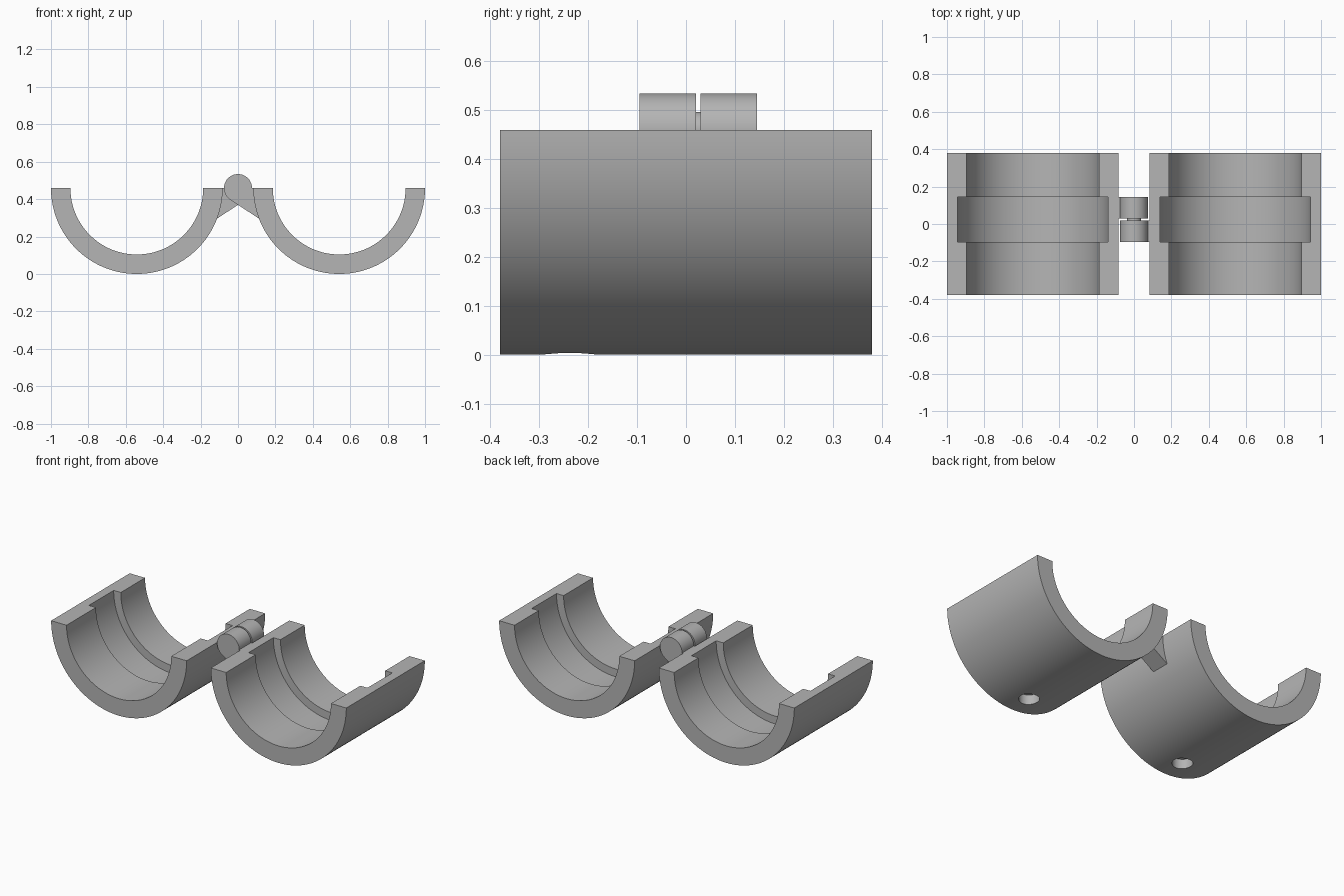
import bpy
import bmesh
from math import pi, radians, sin, cos
from mathutils import Matrix, Vector

default = bpy.data.objects.get("Cube")
if default:
    bpy.data.objects.remove(default, do_unlink=True)

grey = bpy.data.materials.new("plain grey")
grey.use_nodes = True
colour = (0.46, 0.46, 0.46, 1)
grey.diffuse_color = colour
grey.node_tree.nodes["Principled BSDF"].inputs["Base Color"].default_value = colour

OUTER, GROOVE, BORE = 0.459, 0.403, 0.355
HALF_LENGTH = 0.38
CENTRE_X = 1 - OUTER
AXIS_Z = OUTER
BACK, FRONT = 0.145, -0.095
KNUCKLE = 0.075


def finish(name, bm):
    bmesh.ops.recalc_face_normals(bm, faces=bm.faces)
    mesh = bpy.data.meshes.new(name)
    bm.to_mesh(mesh)
    bm.free()
    obj = bpy.data.objects.new(name, mesh)
    bpy.context.collection.objects.link(obj)
    mesh.materials.append(grey)
    return obj


def activate(obj):
    bpy.ops.object.select_all(action='DESELECT')
    obj.select_set(True)
    bpy.context.view_layer.objects.active = obj


def smooth(obj):
    activate(obj)
    bpy.ops.object.shade_smooth_by_angle(angle=radians(30))


def cylinder(name, radius, depth, matrix):
    bm = bmesh.new()
    bmesh.ops.create_cone(bm, cap_ends=True, segments=48, radius1=radius,
                          radius2=radius, depth=depth, matrix=matrix)
    return finish(name, bm)


def along_y(name, radius, y0, y1):
    matrix = Matrix.Translation((0, (y0 + y1) / 2, AXIS_Z)) @ Matrix.Rotation(pi / 2, 4, 'X')
    smooth(cylinder(name, radius, y1 - y0, matrix))


def half_shell(name, x):
    # Stepped wall section, swept through the lower half turn
    section = [(-HALF_LENGTH, OUTER), (HALF_LENGTH, OUTER), (HALF_LENGTH, BORE),
               (BACK, BORE), (BACK, GROOVE), (FRONT, GROOVE),
               (FRONT, BORE), (-HALF_LENGTH, BORE)]
    bm = bmesh.new()
    centre = Vector((x, 0, AXIS_Z))
    verts = [bm.verts.new(centre + Vector((r, y, 0))) for y, r in section]
    edges = [bm.edges.new((v, verts[i - 1])) for i, v in enumerate(verts)]
    bmesh.ops.spin(bm, geom=verts + edges, cent=centre, axis=(0, 1, 0),
                   angle=pi, steps=64)
    bmesh.ops.holes_fill(bm, edges=[e for e in bm.edges if e.is_boundary], sides=0)
    shell = finish(name, bm)

    # Blind round hole in the underside
    cutter = cylinder("hole_cutter", 0.057, 0.12, Matrix.Translation((x, -0.237, 0)))
    cutter.hide_render = True
    cut = shell.modifiers.new("hole", 'BOOLEAN')
    cut.operation, cut.solver, cut.object = 'DIFFERENCE', 'EXACT', cutter
    activate(shell)
    bpy.ops.object.modifier_apply(modifier=cut.name)
    bpy.data.objects.remove(cutter, do_unlink=True)
    smooth(shell)


def hinge_arm(name, side, y0, y1):
    # Wedge whose underside runs tangent from the knuckle to the shell wall
    tilt = radians(33.5)
    tangent = (-KNUCKLE * sin(tilt), AXIS_Z - KNUCKLE * cos(tilt))
    outline = [tangent, (0.118, 0.292), (0.14, 0.31), (0.1, AXIS_Z), (0, AXIS_Z)]
    bm = bmesh.new()
    face = bm.faces.new([bm.verts.new((side * x, y0, z)) for x, z in outline])
    grown = bmesh.ops.extrude_face_region(bm, geom=[face], use_keep_orig=True)
    moved = [v for v in grown["geom"] if isinstance(v, bmesh.types.BMVert)]
    bmesh.ops.translate(bm, verts=moved, vec=(0, y1 - y0, 0))
    finish(name, bm)


# Half shells with their hinge knuckles and arms
for label, side, y0, y1 in (("left", 1, FRONT, 0.02), ("right", -1, 0.03, BACK)):
    half_shell(label + "_half_shell", side * CENTRE_X)
    along_y(label + "_hinge_knuckle", KNUCKLE, y0, y1)
    hinge_arm(label + "_hinge_arm", side, y0, y1)

# Pin joining the knuckles
along_y("hinge_pin", 0.037, 0.01, 0.04)
